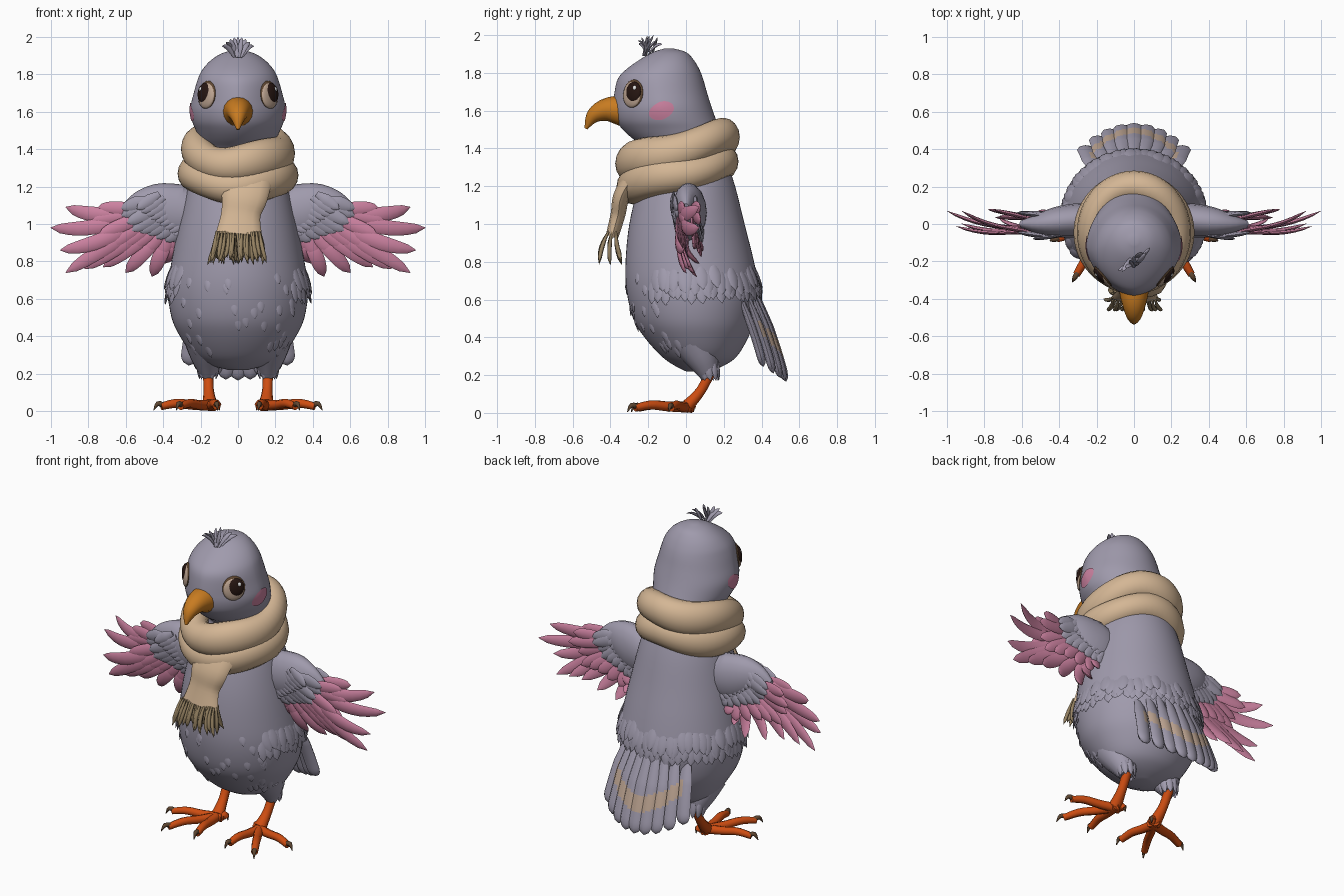
import bpy, bmesh, random
from math import sin, cos, pi, radians, sqrt
from mathutils import Vector, Matrix

random.seed(4)
if "Cube" in bpy.data.objects:
    bpy.data.objects.remove(bpy.data.objects["Cube"])

COLOURS = {
    "grey_feather": (.35, .325, .415), "pink_feather": (.60, .22, .35),
    "scarf_wool": (.66, .47, .30), "fringe_wool": (.30, .22, .12),
    "tail_band": (.52, .38, .29), "beak_orange": (.58, .20, .015),
    "leg_orange": (.62, .075, .006), "claw_brown": (.11, .06, .03),
    "eye_dark": (.02, .008, .006), "eye_glint": (.9, .9, .9)}


def material(name):
    if name in bpy.data.materials:
        return bpy.data.materials[name]
    mat = bpy.data.materials.new(name)
    mat.use_nodes = True
    rgba = (*COLOURS[name], 1)
    mat.diffuse_color = rgba
    mat.node_tree.nodes["Principled BSDF"].inputs["Base Color"].default_value = rgba
    return mat


def make(name, bm, mats, mirror=False):
    bmesh.ops.recalc_face_normals(bm, faces=bm.faces)
    mesh = bpy.data.meshes.new(name)
    bm.to_mesh(mesh)
    bm.free()
    obj = bpy.data.objects.new(name, mesh)
    bpy.context.collection.objects.link(obj)
    for m in mats:
        mesh.materials.append(material(m))
    bpy.ops.object.select_all(action='DESELECT')
    obj.select_set(True)
    bpy.context.view_layer.objects.active = obj
    bpy.ops.object.shade_smooth_by_angle(angle=radians(50))
    if mirror:
        obj.modifiers.new("mirror", 'MIRROR').use_mirror_merge = False
    return obj


def spline(rows, n):
    """Resample rows of numbers along a smooth curve."""
    out, last = [], len(rows) - 1
    for k in range(n + 1):
        u = k / n * last
        i = min(int(u), last - 1)
        t = u - i
        quad = [rows[max(0, min(last, i + d))] for d in (-1, 0, 1, 2)]
        out.append([b + t / 2 * (c - a + t * (2 * a - 5 * b + 4 * c - d + t * (3 * (b - c) + d - a)))
                    for a, b, c, d in zip(*quad)])
    return out


def skin(bm, rings, mat=0, closed=False):
    loops = [[bm.verts.new(p) for p in ring] for ring in rings]
    n = len(loops[0])
    pairs = list(zip(loops, loops[1:])) + ([(loops[-1], loops[0])] if closed else [])
    faces = [bm.faces.new((a[j], a[(j + 1) % n], b[(j + 1) % n], b[j])) for a, b in pairs for j in range(n)]
    if not closed:
        faces += [bm.faces.new(loops[0]), bm.faces.new(loops[-1])]
    for f in faces:
        f.material_index = mat


def sweep(bm, rows, side, mat=0, n=10, closed=False):
    """Rows are x, y, z, half width along side, half thickness."""
    pts, rings, count = [Vector(r[:3]) for r in rows], [], len(rows)
    for i, r in enumerate(rows):
        a, b = (i - 1, (i + 1) % count) if closed else (max(i - 1, 0), min(i + 1, count - 1))
        t = (pts[b] - pts[a]).normalized()
        s = Vector(side)
        s = (s - t * s.dot(t)).normalized()
        nrm = t.cross(s)
        rings.append([pts[i] + s * r[3] * cos(q * 2 * pi / n) + nrm * r[4] * sin(q * 2 * pi / n) for q in range(n)])
    skin(bm, rings, mat, closed)


def feather(bm, base, tip, width, thick, normal, bend=(0, 0, 0), mat=0, steps=10, point=.55):
    base, tip, bend = Vector(base), Vector(tip), Vector(bend)
    rows = []
    for k in range(steps + 1):
        t = k / steps
        w = (.5 + .5 * min(1, t / .4)) * sqrt(max(.002, 1 - max(0, (t - point) / (1 - point)) ** 2))
        rows.append((*(base.lerp(tip, t) + bend * 4 * t * (1 - t)), width * w, thick * w))
    sweep(bm, rows, (tip - base).cross(Vector(normal)), mat, 8)


# Body and head: z, half width, front y, back y
SECTIONS = spline([
    (.22, .05, 0, .12), (.25, .16, -.06, .2), (.3, .24, -.13, .27), (.4, .31, -.22, .33),
    (.5, .355, -.28, .365), (.65, .375, -.315, .385), (.8, .355, -.32, .36), (1, .315, -.3, .31),
    (1.2, .265, -.25, .26), (1.35, .2, -.18, .21), (1.4, .19, -.21, .2), (1.45, .205, -.28, .19),
    (1.5, .225, -.335, .18), (1.55, .245, -.37, .16), (1.62, .254, -.385, .135), (1.7, .236, -.378, .11),
    (1.77, .216, -.36, .09), (1.82, .193, -.315, .07), (1.87, .15, -.245, .04), (1.91, .09, -.175, 0),
    (1.93, .02, -.11, -.07)], 80)


def surface(a, z, lift=0):
    """Point on the body at angle a from the front; lift moves it outward."""
    i = next((k for k in range(len(SECTIONS) - 2) if SECTIONS[k + 1][0] >= z), len(SECTIONS) - 2)
    lo, hi = SECTIONS[i], SECTIONS[i + 1]
    t = (z - lo[0]) / (hi[0] - lo[0])
    w, front, back = (p + (q - p) * t for p, q in zip(lo[1:], hi[1:]))
    e = 2 / (2 - .4 * max(0, 1 - abs(z - 1.65) / .3)) if cos(a) > 0 else 1
    s, c = sin(a), cos(a)
    p = Vector((w * abs(s) ** e * (1 if s > 0 else -1),
                (front + back) / 2 - (back - front) / 2 * abs(c) ** e * (1 if c > 0 else -1), z))
    if lift:
        p += lift * surface_normal(a, z)
    return p


def surface_normal(a, z):
    d = .01
    return (surface(a + d, z) - surface(a - d, z)).cross(surface(a, z + d) - surface(a, z - d)).normalized()


bm = bmesh.new()
skin(bm, [[surface(j * pi / 28, r[0]) for j in range(56)] for r in SECTIONS])
make("body_and_head", bm, ["grey_feather"])

# Ragged feather edge round the back and loose chest feathers
bm = bmesh.new()
for row in range(2):
    for k in range(42):
        a = .95 + (k + row / 2) / 42 * (2 * pi - 1.9)
        z = .72 + .05 * row + random.uniform(-.02, .02)
        feather(bm, surface(a, z, -.006), surface(a + random.uniform(-.04, .04), z - .13, .022),
                .034, .008, surface_normal(a, z), steps=5, point=.3)
for k in range(34):
    a, z = random.uniform(-1.2, 1.2), random.uniform(.36, .78)
    feather(bm, surface(a, z, -.006), surface(a + .03, z - .07, .008), .02, .005, surface_normal(a, z), steps=5, point=.3)
make("body_feathers", bm, ["grey_feather"])

# Tail fan with a pale band across its outer side
bm = bmesh.new()
for i in range(-4, 5):
    feather(bm, (.052 * i, .37 - .006 * i * i, .64), (.066 * i, .53 - .0075 * i * i, .165 + .005 * i * i),
            .048, .022, (0, 1, .3), (0, .01, 0), steps=30, point=.85)
bm.normal_update()
bmesh.ops.recalc_face_normals(bm, faces=bm.faces)
for f in bm.faces:
    c = f.calc_center_median()
    if f.normal.y > .1 and abs(c.x) < .235 and 0 < c.z - .3 - 2.2 * c.x ** 2 < .095:
        f.material_index = 1
make("tail", bm, ["grey_feather", "tail_band"])

# Wings: fleshy arm, grey coverts, two lengths of pink feathers
bm = bmesh.new()
sweep(bm, spline([(.2, .02, 1.08, .11, .08), (.3, .02, 1.06, .15, .09), (.42, .01, 1.09, .13, .08),
                  (.52, 0, 1.09, .09, .05), (.6, 0, 1.07, .04, .02)], 14), (0, 0, 1), 0, 16)
tips = [(.92, 1.09), (1, .98), (.95, .86), (.92, .74), (.82, .76), (.72, .77), (.6, .74), (.46, .72), (.39, .79)]
for i, (x, z) in enumerate(tips):
    k = i / 8
    base = Vector((.54 - .2 * k, -.01 + .03 * k, 1.08 - .14 * k))
    tip = Vector((x, .07 if i < 2 else -.04 + .014 * i, z))
    feather(bm, base, tip, .04, .012, (0, 1, 0), (0, -.04, -.035 if i < 3 else 0), 1)
    for sgn in (-1, 1):
        out = Vector((0, .035 * sgn, 0))
        feather(bm, base + out, base.lerp(tip, .55) + out * 1.2, .038, .012, (0, 1, 0), mat=1)
        root = base + Vector((-.07, .055 * sgn, .05))
        feather(bm, root, base.lerp(tip, .22) + out * 1.5, .042, .014, (0, 1, 0), point=.3)
        feather(bm, root + Vector((-.05, 0, .03)), base + out * 2, .034, .012, (0, 1, 0), point=.3)
make("wings", bm, ["grey_feather", "pink_feather"], True)

# Legs, feathered thighs, toes and claws
bm = bmesh.new()
sweep(bm, spline([(.17, .04, .38, .12, .12), (.165, .09, .28, .085, .085), (.16, .125, .19, .04, .045)], 8), (1, 0, 0), 0, 14)
for k in range(9):
    a = k * 2 * pi / 9
    feather(bm, (.16 + .06 * cos(a), .11 + .06 * sin(a), .27), (.16 + .045 * cos(a), .13 + .045 * sin(a), .17),
            .02, .008, (cos(a), sin(a), 0), steps=5, point=.3)
sweep(bm, spline([(.16, .14, .24, .03, .03), (.157, .08, .12, .027, .027), (.15, .01, .04, .04, .035)], 8), (1, 0, 0), 1)
for x, y in ((.11, -.29), (.33, -.31), (.45, -.09), (.1, .04)):
    root, end = Vector((.15, 0, .035)), Vector((x, y, .03))
    rows = []
    for t, h, r in ((-.1, 0, .03), (.3, .005, .026), (.6, .015, .024), (.87, 0, .02)):
        p = root.lerp(end, t)
        rows.append((p.x, p.y, p.z + h - .005, r, r))
    sweep(bm, spline(rows, 10), (end - root).cross(Vector((0, 0, 1))), 1, 8)
    rows = [(*(root.lerp(end, t) + Vector((0, 0, h))), r, r) for t, h, r in ((.82, 0, .015), (.93, .01, .013), (1, -.025, .002))]
    sweep(bm, spline(rows, 6), (end - root).cross(Vector((0, 0, 1))), 2, 8)
make("legs", bm, ["grey_feather", "leg_orange", "claw_brown"], True)

# Scarf: two stacked rolls, hanging end and fringe
bm = bmesh.new()
for z, tilt, rx, ry, h, r in ((1.39, .07, .22, .245, .1, .085), (1.265, .055, .235, .235, .095, .088)):
    rows = [(rx * sin(a), -.045 - ry * cos(a), z - tilt * cos(a) + .012 * sin(3 * a + z * 9), h + .008 * sin(2 * a), r)
            for a in (k * pi / 24 for k in range(48))]
    sweep(bm, rows, (0, 0, 1), 0, 16, True)
sweep(bm, spline([(.05, -.27, 1.27, .14, .05), (.035, -.34, 1.15, .125, .045), (.015, -.36, 1.05, .105, .04),
                  (.005, -.39, .94, .125, .035)], 14), (1, 0, 0), 0, 14)
make("scarf", bm, ["scarf_wool"])
bm = bmesh.new()
for k in range(48):
    u, row = (k % 16) / 7.5 - 1, k // 16 - 1
    base = Vector((.115 * u, -.39 + .02 * row, .96))
    tip = Vector((.145 * u + random.uniform(-.02, .02), -.40 + .06 * row, random.uniform(.78, .82)))
    feather(bm, base, tip, .011, .011, (0, 1, 0), (random.uniform(-.01, .01), -.01, 0), steps=5, point=.7)
make("scarf_fringe", bm, ["fringe_wool"])

# Beak
bm = bmesh.new()
sweep(bm, spline([(0, -.33, 1.6, .085, .085), (0, -.42, 1.605, .066, .062), (0, -.49, 1.572, .042, .04),
                  (0, -.53, 1.505, .008, .008)], 14), (1, 0, 0), 0, 16)
make("beak", bm, ["beak_orange"])

# Eyes: rim, pale surround, dark iris and glint as flattened domes
bm = bmesh.new()
spot, out = surface(.85, 1.69), surface_normal(.85, 1.69)
frame = Matrix.Translation(spot) @ out.to_track_quat('Z', 'Y').to_matrix().to_4x4()
for m, (dx, dy, r, lift, depth) in enumerate(((0, 0, .076, -.004, .018), (-.002, -.004, .07, 0, .02),
                                             (.01, .007, .056, .006, .02), (.028, .028, .013, .019, .008))):
    ball = bmesh.ops.create_uvsphere(bm, u_segments=24, v_segments=12, radius=1,
                                     matrix=frame @ Matrix.Translation((dx, dy, lift)) @ Matrix.Diagonal((r * .9, r, depth, 1)))
    for f in {f for v in ball["verts"] for f in v.link_faces}:
        f.material_index = m
make("eyes", bm, ["claw_brown", "tail_band", "eye_dark", "eye_glint"], True)

# Blush patches following the cheek
bm = bmesh.new()
skin(bm, [[surface(1.5 + .3 * r * cos(q), 1.6 + r * (.045 * sin(q) + .02 * cos(q)), .005)
           for q in (k * pi / 12 for k in range(24))] for r in (1, .75, .5, .25, .05)])
make("cheeks", bm, ["pink_feather"], True)

# Crest tuft
bm = bmesh.new()
for k in range(9):
    u = k / 4 - 1
    feather(bm, (.02 * u, -.2 + random.uniform(-.03, .03), 1.89), (.085 * u, -.2 + .06 * u + random.uniform(-.03, .03), 2 - .05 * u * u),
            .014, .007, (.3, 1, 0), (0, 0, .02 * abs(u)), steps=7, point=.4)
make("crest", bm, ["grey_feather"])
